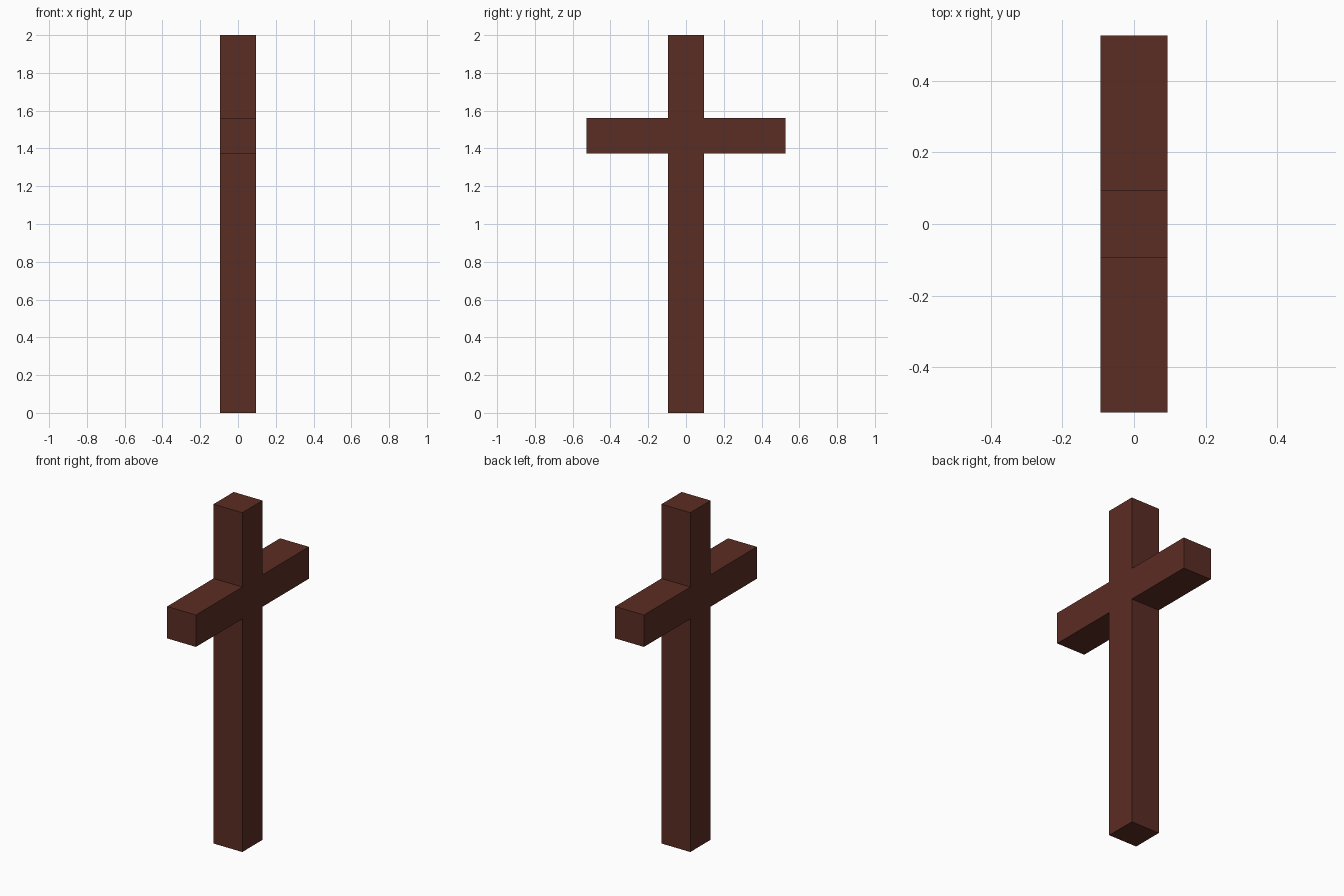
import bpy
import bmesh

cube = bpy.data.objects.get("Cube")
if cube:
    bpy.data.objects.remove(cube, do_unlink=True)

HALF = 0.094               # half thickness of the timber
REACH = 0.526              # half span of the crossbar
LOW, HIGH, TOP = 1.374, 1.562, 2.0

# Dark reddish wood
wood = bpy.data.materials.new("dark_red_wood")
wood.use_nodes = True
colour = (0.105, 0.026, 0.017, 1.0)
wood.diffuse_color = colour
wood.node_tree.nodes["Principled BSDF"].inputs["Base Color"].default_value = colour

# Half outline of post and crossbar, mirrored into a full closed profile
half = [(HALF, 0), (HALF, LOW), (REACH, LOW), (REACH, HIGH), (HALF, HIGH), (HALF, TOP)]
outline = half + [(-y, z) for y, z in reversed(half)]

# Extrude the profile through the thickness
bm = bmesh.new()
face = bm.faces.new([bm.verts.new((-HALF, y, z)) for y, z in outline])
result = bmesh.ops.extrude_face_region(bm, geom=[face], use_keep_orig=True)
moved = [v for v in result["geom"] if isinstance(v, bmesh.types.BMVert)]
bmesh.ops.translate(bm, verts=moved, vec=(2 * HALF, 0, 0))
bmesh.ops.recalc_face_normals(bm, faces=bm.faces)

mesh = bpy.data.meshes.new("wooden_cross")
bm.to_mesh(mesh)
bm.free()
mesh.materials.append(wood)
cross = bpy.data.objects.new("wooden_cross", mesh)
bpy.context.collection.objects.link(cross)
